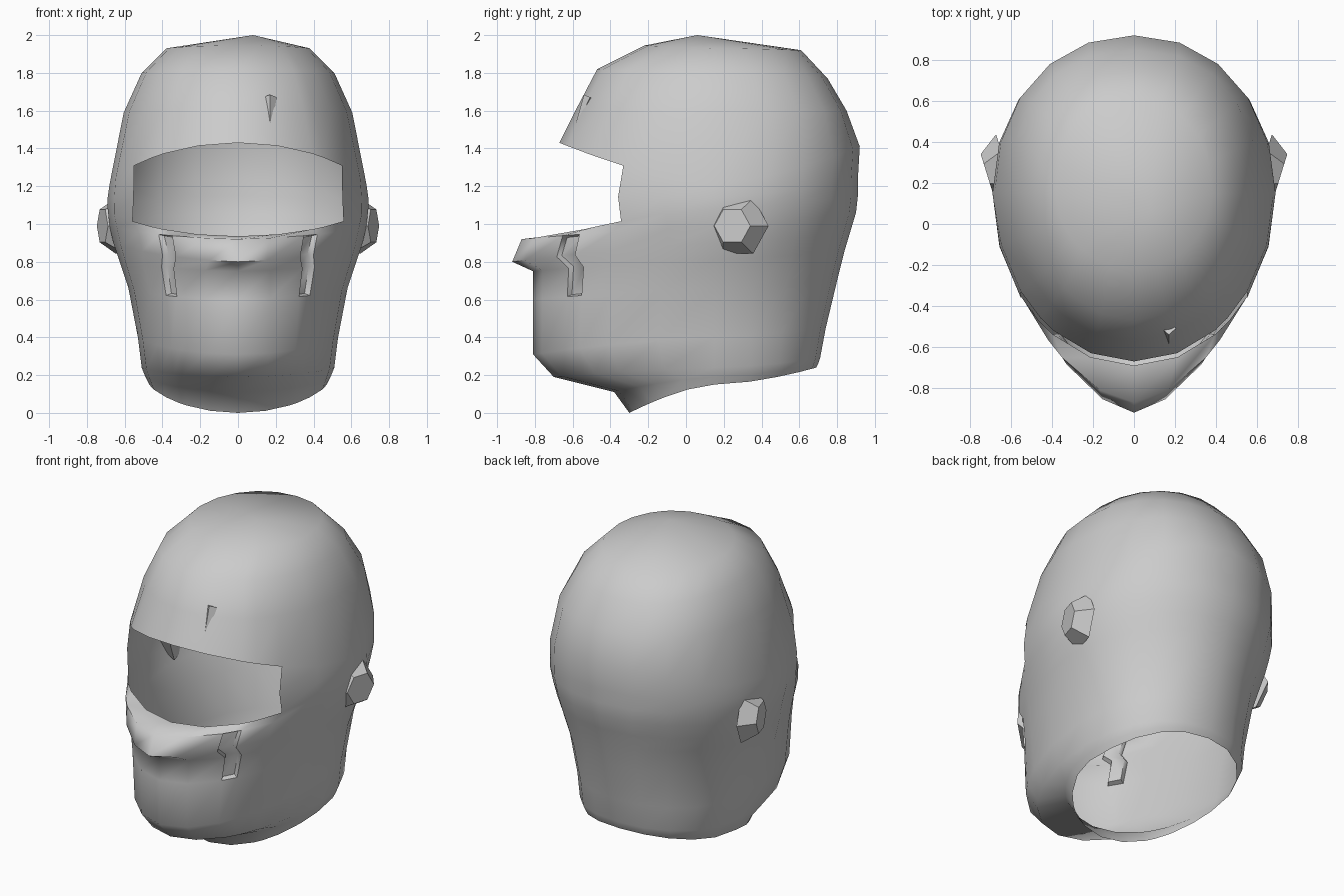
import bpy, bmesh
from math import sin, cos, pi, radians
from mathutils import Matrix

cube = bpy.data.objects.get("Cube")
if cube:
    bpy.data.objects.remove(cube, do_unlink=True)

grey = bpy.data.materials.new("plain grey")
grey.use_nodes = True
COLOUR = (0.6, 0.6, 0.6, 1)
grey.diffuse_color = COLOUR
grey.node_tree.nodes["Principled BSDF"].inputs["Base Color"].default_value = COLOUR


def finish(name, bm, angle):
    mesh = bpy.data.meshes.new(name)
    bm.to_mesh(mesh)
    bm.free()
    mesh.materials.append(grey)
    obj = bpy.data.objects.new(name, mesh)
    bpy.context.collection.objects.link(obj)
    bpy.ops.object.select_all(action="DESELECT")
    obj.select_set(True)
    bpy.context.view_layer.objects.active = obj
    bpy.ops.object.shade_smooth_by_angle(angle=radians(angle))


# Shell rings: half width, front y, back y, front z, side z, back z,
# front sharpness, back sharpness
RINGS = [
    (0.47, -0.30, 0.69, 0.00, 0.15, 0.24, 1.0, 0.9),    # neck rim
    (0.49, -0.38, 0.70, 0.11, 0.19, 0.26, 1.0, 0.9),
    (0.51, -0.70, 0.71, 0.19, 0.24, 0.29, 1.0, 0.9),    # chin underside
    (0.53, -0.81, 0.74, 0.31, 0.40, 0.45, 1.0, 0.95),
    (0.58, -0.81, 0.80, 0.60, 0.66, 0.70, 1.05, 1.0),
    (0.63, -0.81, 0.84, 0.75, 0.81, 0.86, 1.1, 1.0),
    (0.66, -0.92, 0.87, 0.80, 0.90, 0.96, 1.25, 1.0),   # lip
    (0.68, -0.87, 0.90, 0.92, 0.99, 1.06, 1.2, 1.0),
    (0.69, -0.69, 0.91, 0.935, 1.08, 1.15, 1.0, 0.97),  # lower visor edge
    (0.69, -0.74, 0.91, 1.15, 1.14, 1.24, 1.05, 0.96),
    (0.68, -0.67, 0.92, 1.43, 1.21, 1.41, 1.0, 0.95),   # upper visor edge
    (0.605, -0.575, 0.85, 1.62, 1.59, 1.60, 1.0, 0.87),
    (0.51, -0.47, 0.75, 1.82, 1.80, 1.77, 1.0, 0.9),
    (0.38, -0.22, 0.61, 1.945, 1.93, 1.92, 1.0, 0.93),
]
VENT_BOTTOM, VENT_TOP, LOWER_EDGE, UPPER_EDGE = 4, 6, 8, 10
CENTRE_Y = 0.15

# Column angles from the front round the left side, then mirrored; one is narrow
half = [0, 18, 35, 42, 54, 72, 90, 108, 126, 144, 162, 180]
angles = half + [360 - a for a in half[-2:0:-1]]
COLS = len(angles)
VENT_COLS = (2, COLS - 3)
VISOR_COLS = [c for i in range(4) for c in (i, COLS - 1 - i)]


def ring_point(ring, angle):
    w, yf, yb, zf, zs, zb, sharp_front, sharp_back = ring
    s, c = sin(radians(angle)), cos(radians(angle))
    end_y, end_z, power = (yf, zf, sharp_front) if c > 0 else (yb, zb, sharp_back)
    x = w * abs(s) ** power * (1 if s > 0 else -1)
    y = CENTRE_Y + (end_y - CENTRE_Y) * abs(c) ** power
    z = zs + (end_z - zs) * abs(c) ** 1.5
    return x, y, z


# Helmet shell, open at the visor and neck
bm = bmesh.new()
rows = [[bm.verts.new(ring_point(r, a)) for a in angles] for r in RINGS]
vents = {c: [] for c in VENT_COLS}
for r in range(len(rows) - 1):
    for c in range(COLS):
        if LOWER_EDGE <= r < UPPER_EDGE and c in VISOR_COLS:
            continue
        n = (c + 1) % COLS
        face = bm.faces.new((rows[r][c], rows[r][n], rows[r + 1][n], rows[r + 1][c]))
        if c in VENT_COLS and VENT_BOTTOM <= r <= VENT_TOP:
            vents[c].append(face)
crown = bm.verts.new((0.08, 0.06, 2.0))
for c in range(COLS):
    bm.faces.new((rows[-1][c], rows[-1][(c + 1) % COLS], crown))

# Narrow sunken cheek slots
bm.normal_update()
for faces in vents.values():
    bmesh.ops.inset_region(bm, faces=faces, thickness=0.012, depth=-0.03)
finish("helmet_shell", bm, 70)

# Visor pivots on both sides, with the rear edge standing out
for side, name in ((1, "left_pivot"), (-1, "right_pivot")):
    bm = bmesh.new()
    bmesh.ops.create_cone(bm, cap_ends=True, segments=6, radius1=0.17,
                          radius2=0.1, depth=0.1)
    bm.transform(Matrix.Translation((side * 0.67, 0.26, 0.99))
                 @ Matrix.Rotation(-side * 0.3, 4, "Z")
                 @ Matrix.Rotation(side * pi / 2, 4, "Y"))
    finish(name, bm, 40)

# Small tapered fin lying in the brow
bm = bmesh.new()
bmesh.ops.create_cone(bm, cap_ends=True, segments=4, radius1=0.004,
                      radius2=0.035, depth=0.2)
bm.transform(Matrix.Translation((0.17, -0.55, 1.58))
             @ Matrix.Rotation(-0.43, 4, "X"))
finish("brow_fin", bm, 40)
